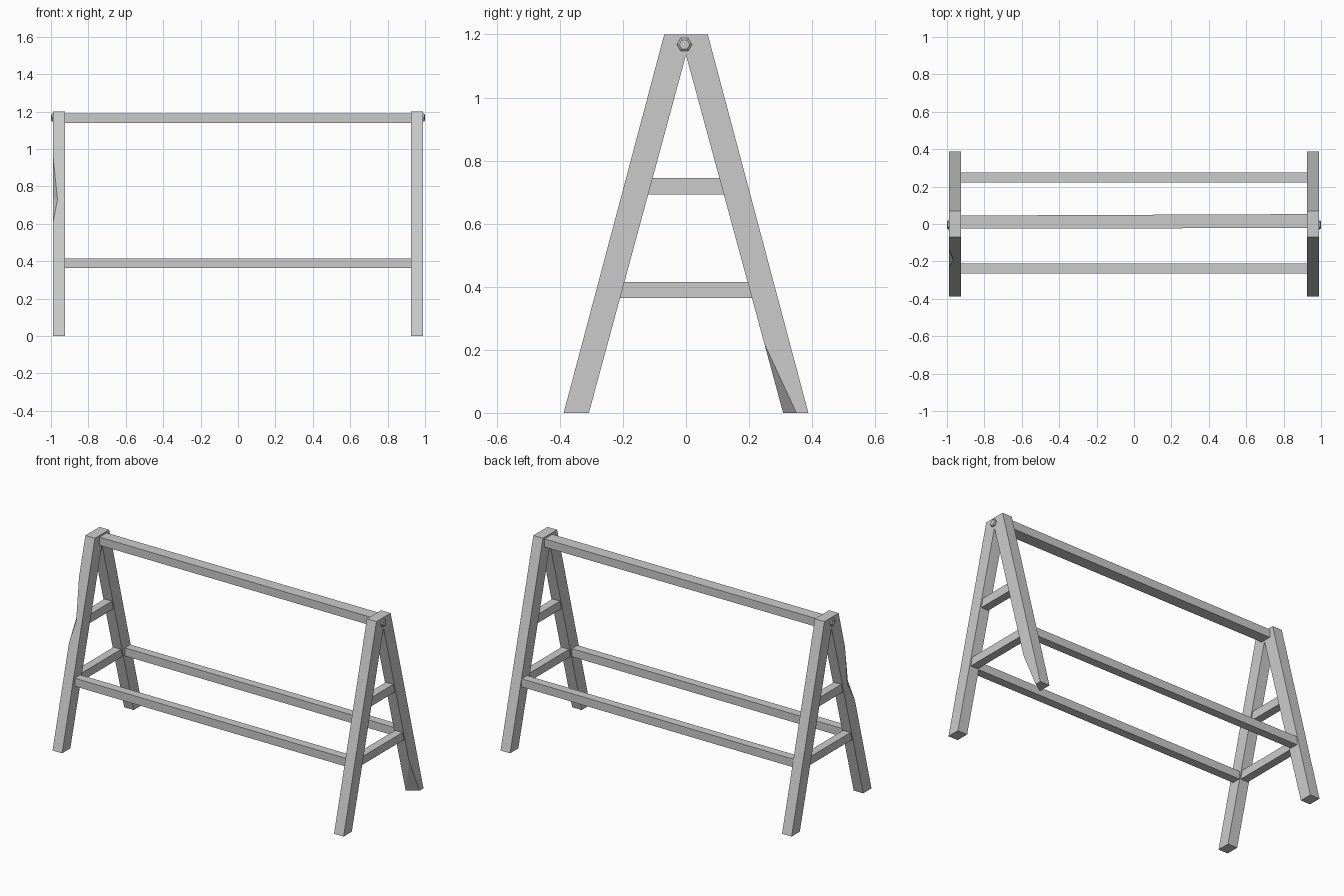
import bpy, bmesh, math
from mathutils import Vector

cube = bpy.data.objects.get("Cube")
if cube:
    bpy.data.objects.remove(cube, do_unlink=True)

grey = bpy.data.materials.new("plain grey")
grey.use_nodes = True
colour = (0.6, 0.6, 0.6, 1)
grey.diffuse_color = colour
grey.node_tree.nodes["Principled BSDF"].inputs["Base Color"].default_value = colour


def finish(bm, name):
    bmesh.ops.recalc_face_normals(bm, faces=bm.faces)
    mesh = bpy.data.meshes.new(name)
    bm.to_mesh(mesh)
    bm.free()
    mesh.materials.append(grey)
    obj = bpy.data.objects.new(name, mesh)
    bpy.context.collection.objects.link(obj)
    return obj


def prism(name, profile, x0, x1):
    """Extrude a (y, z) profile along x."""
    bm = bmesh.new()
    face = bm.faces.new([bm.verts.new((x0, y, z)) for y, z in profile])
    out = bmesh.ops.extrude_face_region(bm, geom=[face])
    moved = [v for v in out["geom"] if isinstance(v, bmesh.types.BMVert)]
    bmesh.ops.translate(bm, verts=moved, vec=(x1 - x0, 0, 0))
    return finish(bm, name)


def rail(name, y0, y1, z0, z1):
    return prism(name, [(y0, z0), (y1, z0), (y1, z1), (y0, z1)], -0.93, 0.93)


def chip(obj, points):
    """Cut away the convex hull of the points."""
    bm = bmesh.new()
    verts = [bm.verts.new(p) for p in points]
    bmesh.ops.convex_hull(bm, input=verts)
    cutter = finish(bm, "chip_cutter")
    cutter.hide_render = True
    mod = obj.modifiers.new("chip", "BOOLEAN")
    mod.operation, mod.solver, mod.object = "DIFFERENCE", "EXACT", cutter
    graph = bpy.context.evaluated_depsgraph_get()
    mesh = bpy.data.meshes.new_from_object(obj.evaluated_get(graph))
    obj.modifiers.clear()
    obj.data = mesh
    bpy.data.objects.remove(cutter, do_unlink=True)


def inner(z):
    return 0.308 * (1 - z / 1.135)


def outer(z):
    return 0.388 - 0.319 * z / 1.2


# A-shaped end frames with two rungs and a bolt each
half = [(0, 1.135), (inner(0), 0), (outer(0), 0), (outer(1.2), 1.2)]
a_shape = half + [(-y, z) for y, z in reversed(half[1:])]
frames = {}
for side, name in ((1, "left"), (-1, "right")):
    frames[name] = prism(name + "_frame", a_shape, side * 0.925, side * 0.99)
    for rung, z0, z1 in (("lower", 0.365, 0.415), ("upper", 0.692, 0.745)):
        a, b = inner(z0) + 0.01, inner(z1) + 0.01
        prism(f"{name}_{rung}_rung", [(-a, z0), (a, z0), (b, z1), (-b, z1)],
              side * 0.932, side * 0.982)

    # Hexagonal bolt head with a chamfered rim
    bm = bmesh.new()
    rings = []
    for x, r in ((0.98, 0.024), (0.995, 0.024), (1.0, 0.017)):
        rings.append([bm.verts.new((side * x, -0.005 + r * math.cos(k * math.pi / 3),
                                    1.168 + r * math.sin(k * math.pi / 3)))
                      for k in range(6)])
    for lo, hi in zip(rings, rings[1:]):
        for k in range(6):
            n = (k + 1) % 6
            bm.faces.new((lo[k], lo[n], hi[n], hi[k]))
    bm.faces.new(rings[0])
    bm.faces.new(rings[-1])
    finish(bm, name + "_bolt")

# Broken foot on the left rear leg
cut = [Vector((0.99, inner(0.22), 0.22)), Vector((0.99, 0.35, 0)), Vector((0.927, inner(0), 0))]
middle = sum(cut, Vector()) / 3
chip(frames["left"], cut + [middle + 3 * (Vector((0.99, inner(0), 0)) - middle)])

# Dent in the outer edge of the right front leg
ends = [Vector((-0.99, -outer(z), z)) for z in (0.97, 0.6)]
front = Vector((-0.965, -outer(0.73), 0.73))
flank = Vector((-0.99, -outer(0.73) + 0.04, 0.73))
beyond = Vector((-1.02, -outer(0.73) - 0.045, 0.73))
chip(frames["right"], ends + [front, flank, beyond])

# Long rails
rail("lower_front_rail", -0.265, -0.212, 0.365, 0.415)
rail("lower_back_rail", 0.223, 0.275, 0.365, 0.415)
beam = rail("top_beam", -0.024, 0.045, 1.14, 1.19)
for v in beam.data.vertices:
    if v.co.x > 0:
        v.co.y += 0.008 if v.co.y > 0 else 0.002
